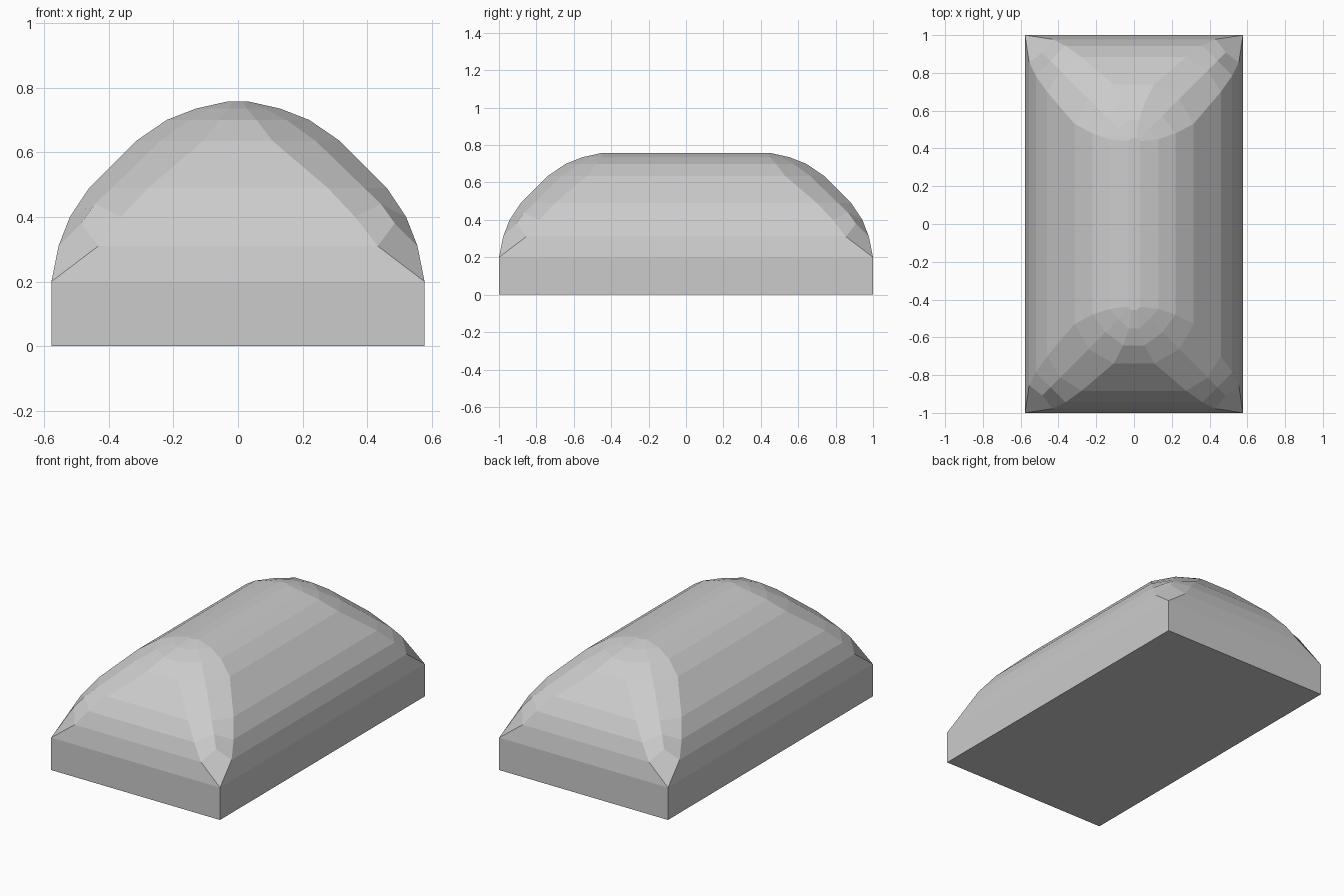
import bpy
import bmesh

if "Cube" in bpy.data.objects:
    bpy.data.objects.remove(bpy.data.objects["Cube"])

HX, HY = 0.577, 1.0

# Dome rings: side inset, corner start, ring height, corner midpoint inset, midpoint height
RINGS = [
    (0.022, 0.145, 0.31, 0.092, 0.38),
    (0.057, 0.215, 0.40, 0.135, 0.44),
    (0.117, 0.300, 0.49, 0.187, 0.49),
    (0.262, 0.470, 0.635, 0.337, 0.635),
    (0.357, 0.520, 0.70, 0.427, 0.70),
    (0.447, 0.550, 0.735, 0.495, 0.735),
    (0.545, 0.562, 0.757, 0.553, 0.757),
]


def mirrored_ring(bm, corner):
    """Repeat one corner's points (counter-clockwise) around all four corners."""
    verts = []
    for sx, sy in ((1, 1), (-1, 1), (-1, -1), (1, -1)):
        pts = corner if sx * sy > 0 else corner[::-1]
        verts += [bm.verts.new((sx * x, sy * y, z)) for x, y, z in pts]
    return verts


bm = bmesh.new()

# Rectangular base
bottom = mirrored_ring(bm, [(HX, HY, 0)])
rim = mirrored_ring(bm, [(HX, HY, 0.2)])
bm.faces.new(bottom[::-1])
for i in range(4):
    j = (i + 1) % 4
    bm.faces.new((bottom[i], bottom[j], rim[j], rim[i]))

# Rounded dome rings
rings = [mirrored_ring(bm, [(HX - a, HY - b, z), (HX - m, HY - m, mz), (HX - b, HY - a, z)])
         for a, b, z, m, mz in RINGS]

# Corner facets and long strips from the rim to the first ring
first = rings[0]
for i in range(4):
    j = (i + 1) % 4
    bm.faces.new((rim[i], first[3 * i], first[3 * i + 1], first[3 * i + 2]))
    bm.faces.new((rim[i], rim[j], first[3 * j], first[3 * i + 2]))

# Bands between rings, and the flat crown
for low, high in zip(rings, rings[1:]):
    for i in range(12):
        j = (i + 1) % 12
        bm.faces.new((low[i], low[j], high[j], high[i]))
bm.faces.new(rings[-1])

bmesh.ops.recalc_face_normals(bm, faces=bm.faces)
mesh = bpy.data.meshes.new("domed_block")
bm.to_mesh(mesh)
bm.free()
bpy.context.collection.objects.link(bpy.data.objects.new("domed_block", mesh))
